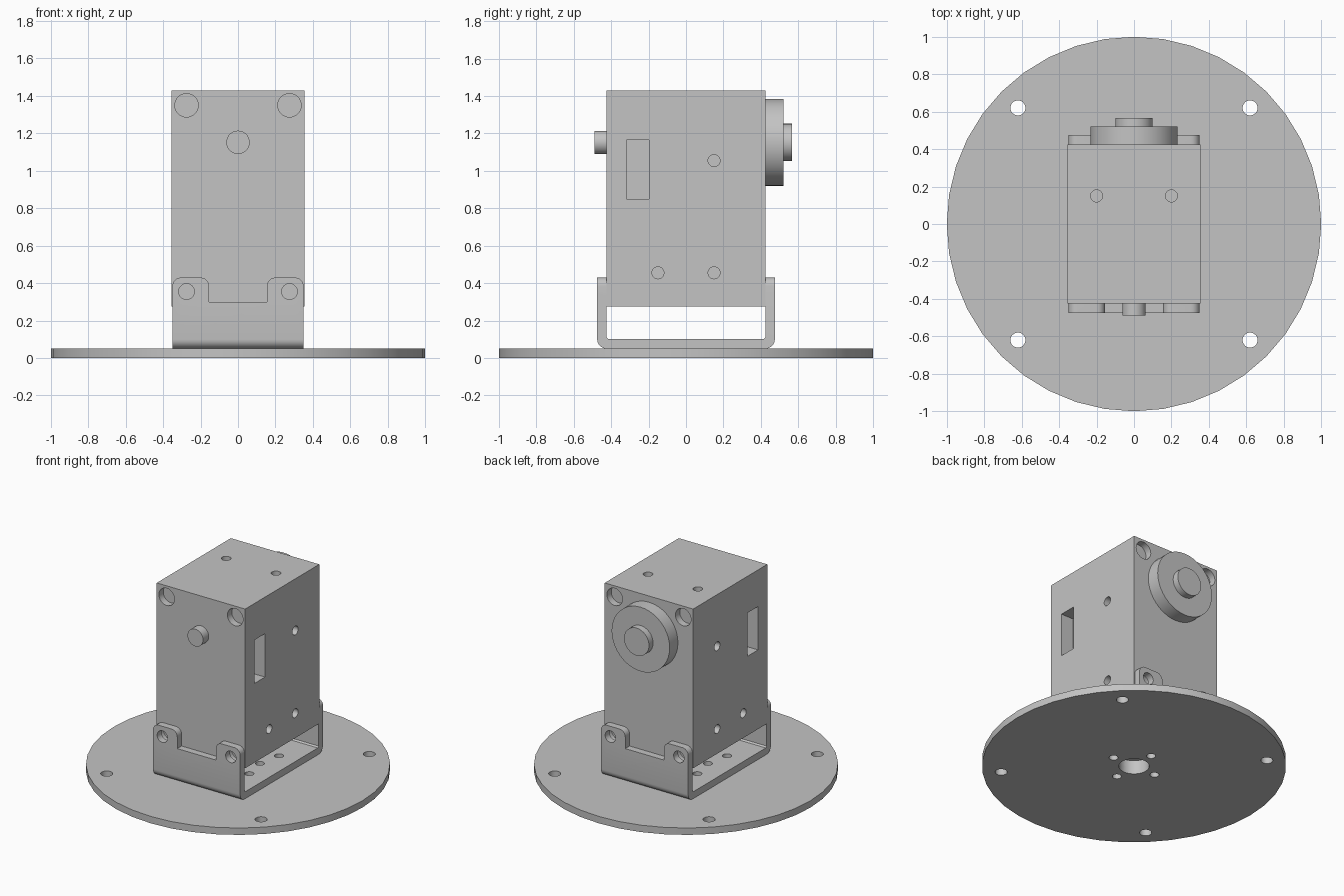
import bpy, bmesh, math
from mathutils import Matrix, Vector

if "Cube" in bpy.data.objects:
    bpy.data.objects.remove(bpy.data.objects["Cube"], do_unlink=True)

grey = bpy.data.materials.new("light grey")
grey.use_nodes = True
grey.diffuse_color = (0.55, 0.55, 0.55, 1)
grey.node_tree.nodes["Principled BSDF"].inputs["Base Color"].default_value = (0.55, 0.55, 0.55, 1)

# Rotations taking the z axis onto each world axis
TURN = {"x": Matrix.Rotation(math.pi / 2, 4, "Y"),
        "y": Matrix.Rotation(-math.pi / 2, 4, "X"),
        "z": Matrix.Identity(4)}


def add_cylinder(bm, centre, radius, length, axis, sides=32):
    bmesh.ops.create_cone(bm, cap_ends=True, segments=sides, radius1=radius, radius2=radius,
                          depth=length, matrix=Matrix.Translation(centre) @ TURN[axis])


def add_box(bm, centre, size):
    bmesh.ops.create_cube(bm, size=1, matrix=Matrix.Translation(centre) @ Matrix.Diagonal((*size, 1)))


def add_prism(bm, points, axis, half):
    """Extrude a symmetric outline: (y, z) along x, or (x, z) along y."""
    def place(a, b):
        return Vector((-half, a, b)) if axis == "x" else Vector((a, -half, b))
    face = bm.faces.new([bm.verts.new(place(a, b)) for a, b in points])
    moved = bmesh.ops.extrude_face_region(bm, geom=[face])["geom"]
    step = Vector((2 * half, 0, 0)) if axis == "x" else Vector((0, 2 * half, 0))
    bmesh.ops.translate(bm, vec=step, verts=[g for g in moved if isinstance(g, bmesh.types.BMVert)])


def finish(bm, name):
    bmesh.ops.recalc_face_normals(bm, faces=bm.faces)
    mesh = bpy.data.meshes.new(name)
    bm.to_mesh(mesh)
    bm.free()
    mesh.materials.append(grey)
    obj = bpy.data.objects.new(name, mesh)
    bpy.context.collection.objects.link(obj)
    return obj


def cut(obj, cutter_bm, operation="DIFFERENCE"):
    cutter = finish(cutter_bm, obj.name + "_cutter")
    cutter.hide_render = True
    mod = obj.modifiers.new("cut", "BOOLEAN")
    mod.operation, mod.solver, mod.object = operation, "EXACT", cutter
    baked = bpy.data.meshes.new_from_object(obj.evaluated_get(bpy.context.evaluated_depsgraph_get()))
    obj.modifiers.clear()
    obj.data = baked
    bpy.data.objects.remove(cutter, do_unlink=True)


def smooth(obj):
    bpy.ops.object.select_all(action="DESELECT")
    obj.select_set(True)
    bpy.context.view_layer.objects.active = obj
    bpy.ops.object.shade_smooth_by_angle(angle=math.radians(30))


def arc(cx, cz, radius, start, steps=6):
    angles = [math.radians(start - 90 * i / steps) for i in range(steps + 1)]
    return [(cx + radius * math.cos(t), cz + radius * math.sin(t)) for t in angles]


def cylinder(name, centre, radius, length, axis, sides=40):
    bm = bmesh.new()
    add_cylinder(bm, centre, radius, length, axis, sides)
    return finish(bm, name)


BOTH = (-1, 1)

# Round base plate with mounting holes and hub holes
base = cylinder("base_plate", (0, 0, 0.025), 1, 0.05, "z")
base.data.transform(Matrix.Rotation(0, 4, "Z"))
holes = bmesh.new()
for s in BOTH:
    for t in BOTH:
        add_cylinder(holes, (0.62 * s, 0.62 * t, 0.025), 0.04, 0.2, "z")
    add_cylinder(holes, (0.175 * s, 0, 0.025), 0.03, 0.2, "z")
    add_cylinder(holes, (0, 0.175 * s, 0.025), 0.03, 0.2, "z")
add_cylinder(holes, (0, 0, 0.025), 0.1, 0.2, "z")
cut(base, holes)

# U-shaped bracket: bent strip profile, trimmed to tabs with rounded corners
outer = [(0.475, 0.43)] + arc(0.425, 0.1, 0.05, 0)
inner = [(0.425, 0.43), (0.425, 0.11), (0.415, 0.1)]
bm = bmesh.new()
profile = outer + [(-a, b) for a, b in reversed(outer)]
profile += [(-a, b) for a, b in inner] + inner[::-1]
add_prism(bm, profile, "x", 0.35)
bracket = finish(bm, "bracket")
half = [(0.155, 0.3)] + arc(0.2, 0.385, 0.045, 180) + arc(0.305, 0.385, 0.045, 90) + [(0.35, 0)]
trim = bmesh.new()
add_prism(trim, half + [(-a, b) for a, b in reversed(half)], "y", 0.6)
cut(bracket, trim, "INTERSECT")
holes = bmesh.new()
for s in BOTH:
    add_cylinder(holes, (0.275 * s, 0, 0.355), 0.042, 1.2, "y")
    add_cylinder(holes, (0.175 * s, 0, 0.075), 0.03, 0.12, "z")
    add_cylinder(holes, (0, 0.175 * s, 0.075), 0.03, 0.12, "z")
    for t in BOTH:
        add_cylinder(holes, (0.21 * s, 0.17 * t, 0.075), 0.03, 0.12, "z")
add_cylinder(holes, (0, 0, 0.075), 0.1, 0.12, "z")
cut(bracket, holes)

# Motor body with blind screw holes and side connector pockets
bm = bmesh.new()
add_box(bm, (0, 0, 0.8525), (0.71, 0.85, 1.155))
body = finish(bm, "motor_body")
holes = bmesh.new()
for s in BOTH:
    for t in BOTH:
        for z in (0.355, 1.35):
            add_cylinder(holes, (0.275 * s, 0.425 * t, z), 0.0625, 0.1, "y")
    for y, z in ((0.15, 1.055), (-0.15, 0.455), (0.15, 0.455)):
        add_cylinder(holes, (0.355 * s, y, z), 0.032, 0.2, "x")
    add_box(holes, (0.355 * s, -0.258, 1.007), (0.2, 0.122, 0.315))
    add_cylinder(holes, (0.2 * s, 0.15, 1.43), 0.032, 0.2, "z")
cut(body, holes)

# Front idler shaft, rear output horn and its hub
shaft = cylinder("front_shaft", (0, -0.455, 1.152), 0.0625, 0.07, "y")
horn = cylinder("output_horn", (0, 0.47, 1.152), 0.233, 0.1, "y")
hub = cylinder("horn_hub", (0, 0.54, 1.152), 0.1, 0.055, "y")

for part in (base, bracket, body, shaft, horn, hub):
    smooth(part)
